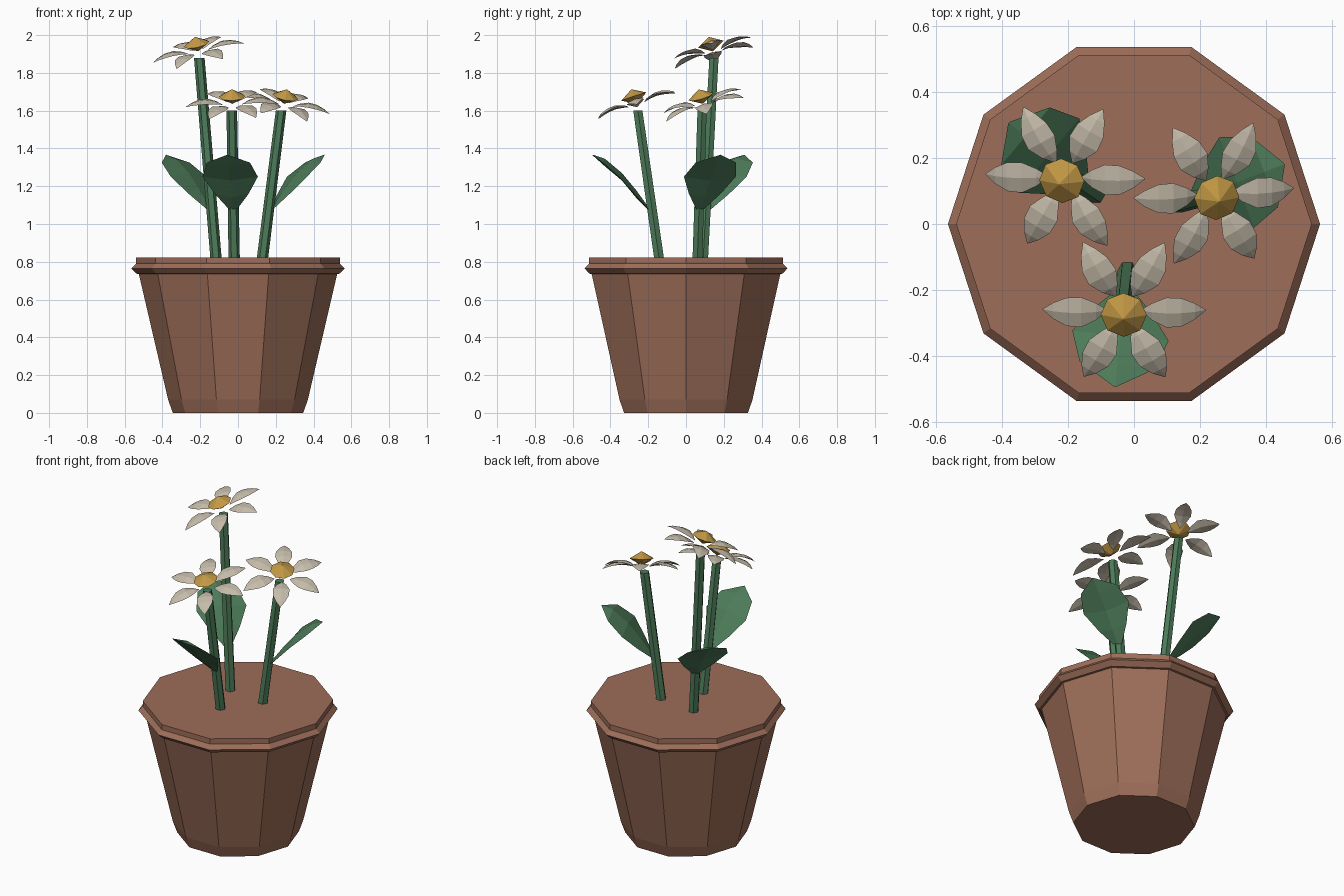
import bpy, bmesh
from math import sin, cos, tau, radians
from mathutils import Vector, Matrix

if "Cube" in bpy.data.objects:
    bpy.data.objects.remove(bpy.data.objects["Cube"])


def material(name, rgb):
    m = bpy.data.materials.new(name)
    m.diffuse_color = (*rgb, 1)
    m.use_nodes = True
    m.node_tree.nodes["Principled BSDF"].inputs["Base Color"].default_value = m.diffuse_color
    return m


CLAY = material("clay", (0.34, 0.155, 0.10))
GREEN = material("leaf_green", (0.075, 0.20, 0.10))
WHITE = material("petal_cream", (0.56, 0.50, 0.40))
GOLD = material("gold", (0.55, 0.32, 0.06))


def finish(name, bm, mat):
    bmesh.ops.remove_doubles(bm, verts=bm.verts, dist=1e-5)
    bmesh.ops.recalc_face_normals(bm, faces=bm.faces)
    me = bpy.data.meshes.new(name)
    bm.to_mesh(me)
    bm.free()
    me.materials.append(mat)
    ob = bpy.data.objects.new(name, me)
    bpy.context.collection.objects.link(ob)
    return ob


def skin(bm, rings):
    """Bridge a row of closed rings and cap both ends."""
    vs = [[bm.verts.new(p) for p in ring] for ring in rings]
    n = len(vs[0])
    for a, b in zip(vs, vs[1:]):
        for i in range(n):
            bm.faces.new((a[i], a[(i + 1) % n], b[(i + 1) % n], b[i]))
    bm.faces.new(vs[0])
    bm.faces.new(vs[-1])


def circle(r, z, sides, origin=Vector(), rot=Matrix.Identity(3)):
    return [origin + rot @ Vector((r * cos(tau * i / sides), r * sin(tau * i / sides), z))
            for i in range(sides)]


def blade(bm, stations, thick, origin, rot):
    """Pointed leaf shape along local x; stations are (distance, height, half width)."""
    rings = []
    for d, z, w in stations:
        t = thick * min(1, w / 0.04)
        rings.append([origin + rot @ Vector(p) for p in
                      ((d, w, z), (d, 0, z + t), (d, -w, z), (d, 0, z - t))])
    skin(bm, rings)


# Pot: ten-sided with a flared rim and a flat soil top
bm = bmesh.new()
skin(bm, [circle(r, z, 10) for r, z in
          ((0.345, 0), (0.37, 0.07), (0.525, 0.735), (0.537, 0.737),
           (0.565, 0.765), (0.54, 0.79), (0.54, 0.823))])
finish("pot", bm, CLAY)

PETAL = [(0.05, 0.0, 0.001), (0.085, 0.013, 0.027), (0.13, 0.021, 0.048),
         (0.175, 0.018, 0.045), (0.215, 0.008, 0.026), (0.248, -0.006, 0.001)]
LEAF = [(0.01, 1.07, 0.015), (0.085, 1.16, 0.09), (0.16, 1.25, 0.147),
        (0.25, 1.325, 0.115), (0.315, 1.365, 0.004)]

# name, stem base, stem top, petal centre, head axis, leaf heading, petal turn
FLOWERS = [
    ("left", (-0.115, 0.09, 0.80), (-0.205, 0.148, 1.88),
     (-0.21, 0.143, 1.91), (-0.22, -0.28, 1), 140, 0),
    ("front", (-0.02, -0.14, 0.80), (-0.033, -0.255, 1.60),
     (-0.03, -0.262, 1.632), (-0.03, -0.33, 1), -96, 0),
    ("right", (0.127, 0.06, 0.80), (0.228, 0.085, 1.60),
     (0.243, 0.092, 1.632), (0.2, -0.3, 1), 21, 2),
]

for name, base, top, centre, axis, heading, turn in FLOWERS:
    base, top, centre = Vector(base), Vector(top), Vector(centre)
    tilt = Vector((0, 0, 1)).rotation_difference(Vector(axis)).to_matrix()

    # Stem
    bm = bmesh.new()
    skin(bm, [circle(0.03, 0, 6, base), circle(0.028, 0, 6, top)])
    finish(name + "_stem", bm, GREEN)

    # Leaf, growing from the stem
    root = base.lerp(top, (1.08 - base.z) / (top.z - base.z))
    root.z = 0
    bm = bmesh.new()
    blade(bm, LEAF, 0.02, root, Matrix.Rotation(radians(heading), 3, 'Z'))
    finish(name + "_leaf", bm, GREEN)

    # Six petals
    bm = bmesh.new()
    for i in range(6):
        blade(bm, PETAL, 0.008, centre,
              tilt @ Matrix.Rotation(radians(60 * i + turn), 3, 'Z'))
    finish(name + "_petals", bm, WHITE)

    # Flower centre: eight-sided double cone
    bm = bmesh.new()
    skin(bm, [circle(r, z, 8, centre, tilt) for r, z in
              ((0.001, 0.005), (0.07, 0.045), (0.001, 0.085))])
    finish(name + "_flower_centre", bm, GOLD)
